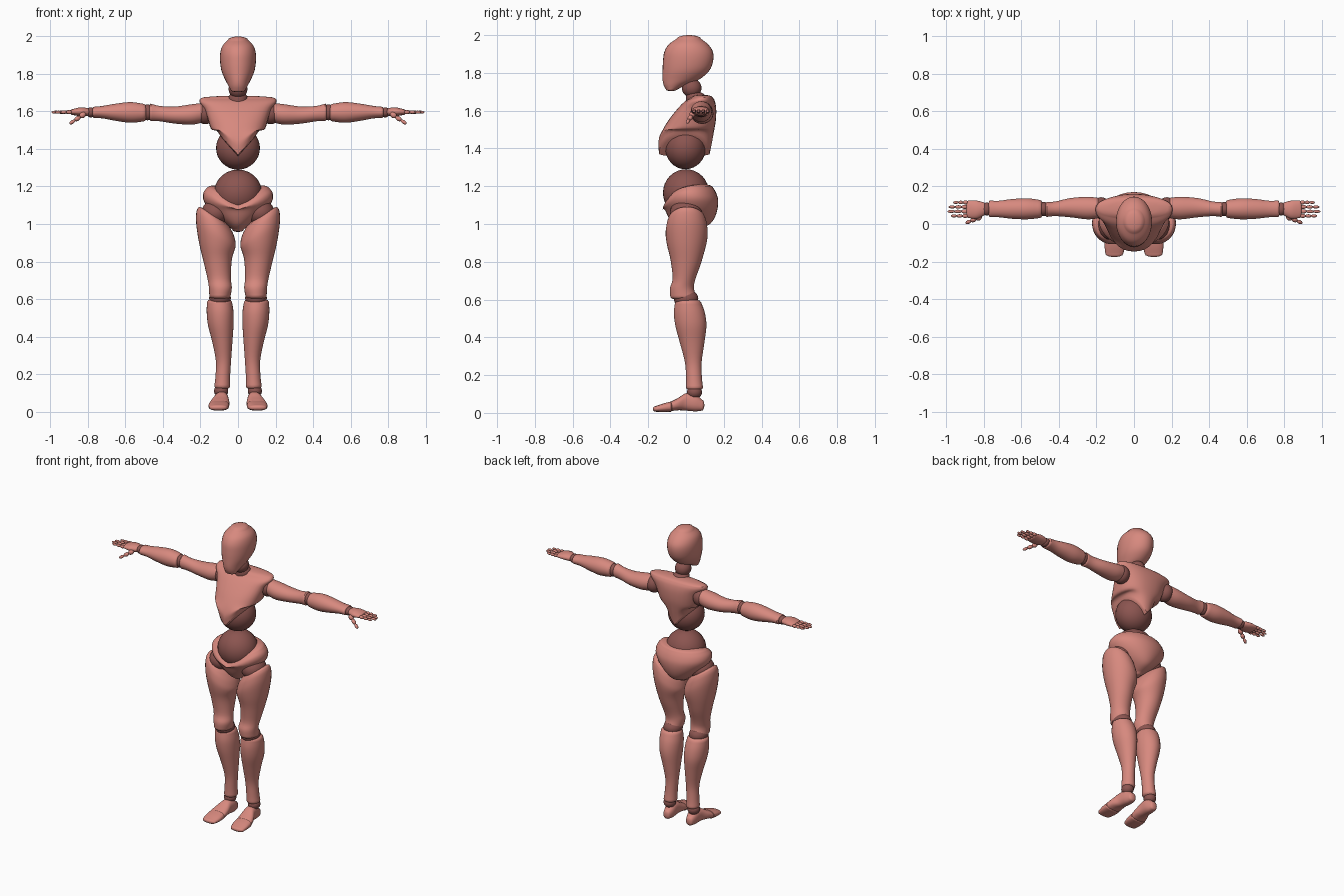
import bpy, bmesh, math
from mathutils import Vector

cube = bpy.data.objects.get("Cube")
if cube:
    bpy.data.objects.remove(cube, do_unlink=True)


def material(name, rgb):
    mat = bpy.data.materials.new(name)
    mat.use_nodes = True
    mat.diffuse_color = (*rgb, 1)
    mat.node_tree.nodes["Principled BSDF"].inputs["Base Color"].default_value = (*rgb, 1)
    return mat


SKIN = material("salmon shell", (0.68, 0.25, 0.21))
JOINT = material("dark joint", (0.26, 0.09, 0.08))


def finish(bm, name, mat):
    bmesh.ops.recalc_face_normals(bm, faces=bm.faces)
    mesh = bpy.data.meshes.new(name)
    bm.to_mesh(mesh)
    bm.free()
    obj = bpy.data.objects.new(name, mesh)
    mesh.materials.append(mat)
    bpy.context.collection.objects.link(obj)
    bpy.ops.object.select_all(action="DESELECT")
    obj.select_set(True)
    bpy.context.view_layer.objects.active = obj
    bpy.ops.object.shade_smooth_by_angle(angle=math.radians(50))
    return obj


def spline(a, b, c, d, t):
    return b + (c - a) * t / 2 + (a * 2 - b * 5 + c * 4 - d) * t**2 / 2 + (b * 3 - a - c * 3 + d) * t**3 / 2


def loft(name, axis, rows, mat=SKIN, side=1, ends=(0.02, 0.02), power=1.0, warp=None, sides=32, steps=4):
    """Skin oval sections. Each row: position, low and high of the two cross axes."""
    rows = [Vector(r) for r in rows]
    rings = []
    for i in range(len(rows) - 1):
        a, d = rows[max(i - 1, 0)], rows[min(i + 2, len(rows) - 1)]
        rings += [spline(a, rows[i], rows[i + 1], d, k / steps) for k in range(steps)]
    rings.append(rows[-1])
    direction = 1 if rows[-1][0] > rows[0][0] else -1

    # Rounded closing rings at both ends
    def dome(row, height):
        out = []
        for ang in (25, 50, 70, 84):
            s, c = math.sin(math.radians(ang)), math.cos(math.radians(ang))
            u, v = (row[1] + row[2]) / 2, (row[3] + row[4]) / 2
            out.append(Vector((row[0] + height * s, u + (row[1] - u) * c, u + (row[2] - u) * c,
                               v + (row[3] - v) * c, v + (row[4] - v) * c)))
        return out
    rings = dome(rings[0], -direction * ends[0])[::-1] + rings + dome(rings[-1], direction * ends[1])

    bm = bmesh.new()
    loops = []
    for r in rings:
        loop = []
        for k in range(sides):
            ang = math.tau * k / sides
            c, s = (math.copysign(abs(f) ** power, f) for f in (math.cos(ang), math.sin(ang)))
            u = (r[1] + r[2]) / 2 + (r[2] - r[1]) / 2 * c
            v = (r[3] + r[4]) / 2 + (r[4] - r[3]) / 2 * s
            p = {"x": (r[0], u, v), "y": (u, r[0], v), "z": (u, v, r[0])}[axis]
            p = Vector(warp(*p)) if warp else Vector(p)
            p.x *= side
            loop.append(bm.verts.new(p))
        loops.append(loop)
    for a, b in zip(loops, loops[1:]):
        for k in range(sides):
            n = (k + 1) % sides
            bm.faces.new((a[k], a[n], b[n], b[k]))
    bm.faces.new(loops[0])
    bm.faces.new(loops[-1])
    return finish(bm, name, mat)


def ball(name, centre, radii, mat=JOINT, segments=32, turn=None):
    bm = bmesh.new()
    bmesh.ops.create_uvsphere(bm, u_segments=segments, v_segments=segments // 2, radius=1)
    for v in bm.verts:
        p = Vector((v.co.x * radii[0], v.co.y * radii[1], v.co.z * radii[2]))
        v.co = (turn @ p if turn else p) + Vector(centre)
    return finish(bm, name, mat)


def bead(name, a, b, radius):
    """Finger segment: a long bead between two points."""
    a, b = Vector(a), Vector(b)
    ball(name, (a + b) / 2, (radius, radius, (b - a).length * 0.56), SKIN, 12,
         (b - a).to_track_quat("Z", "Y"))


def ramp(v, lo, hi):
    t = min(max((v - lo) / (hi - lo), 0), 1)
    return t * t * (3 - 2 * t)


# Head and neck
loft("head", "z", [
    (1.71, -.036, .036, -.105, -.05), (1.735, -.05, .05, -.118, .0), (1.765, -.066, .066, -.124, .07),
    (1.81, -.086, .086, -.124, .122), (1.86, -.095, .095, -.122, .143), (1.91, -.095, .095, -.115, .143),
    (1.95, -.083, .083, -.092, .118), (1.98, -.055, .055, -.05, .08)], ends=(.006, .02))
ball("neck_upper", (0, .03, 1.72), (.05, .052, .05))
loft("neck_lower", "z", [(1.62, -.055, .055, .0, .1), (1.68, -.05, .05, .0, .1)], JOINT)


# Chest shell, arched up at the flanks
def chest_arch(x, y, z):
    return x, y, z + .11 * (1 - ramp(z, 1.36, 1.53)) * min(abs(x) / .1, 1)


loft("chest", "z", [
    (1.37, -.1, .1, -.142, .125), (1.43, -.122, .122, -.146, .137), (1.49, -.142, .142, -.127, .148),
    (1.55, -.158, .158, -.092, .158), (1.61, -.178, .178, -.045, .16), (1.65, -.205, .205, -.005, .153),
    (1.67, -.2, .2, .03, .142)], ends=(.012, .014), power=.85, warp=chest_arch)
ball("abdomen_ball", (0, -.003, 1.405), (.117, .108, .115))
ball("waist_ball", (0, 0, 1.165), (.128, .122, .125))


# Pelvis shell, rim dipping at the front
def pelvis_dip(x, y, z):
    front = ramp(-y, -.06, .11) * max(0, 1 - abs(x) / .19)
    return x, y, z - .095 * front * ramp(z, 1.06, 1.19)


loft("pelvis", "z", [
    (.97, -.03, .03, -.03, .06), (.995, -.06, .06, -.065, .12), (1.03, -.105, .105, -.09, .15),
    (1.08, -.155, .155, -.112, .167), (1.13, -.185, .185, -.123, .17), (1.17, -.183, .183, -.12, .157),
    (1.2, -.16, .16, -.1, .138)], ends=(.012, .012), warp=pelvis_dip)


def thigh_slant(x, y, z):
    return x, y, z + .65 * (x - .2) * ramp(z, .8, 1.06)


for label, s in (("left", 1), ("right", -1)):
    # Leg
    ball(label + "_hip_joint", (s * .12, 0, 1.06), (.075, .085, .07))
    loft(label + "_thigh", "z", [
        (.615, .04, .153, -.083, .055), (.66, .033, .155, -.085, .042), (.71, .038, .163, -.071, .05),
        (.8, .034, .184, -.08, .082), (.9, .018, .208, -.099, .105), (.99, .012, .223, -.108, .115),
        (1.05, .02, .222, -.102, .11), (1.08, .04, .212, -.09, .1)], side=s, warp=thigh_slant)
    ball(label + "_knee_joint", (s * .096, 0, .605), (.058, .065, .05))
    loft(label + "_shin", "z", [
        (.135, .042, .126, .0, .09), (.19, .042, .12, .0, .084), (.27, .037, .118, -.006, .083),
        (.37, .03, .137, -.032, .097), (.46, .024, .16, -.056, .108), (.53, .024, .167, -.064, .1),
        (.585, .032, .165, -.058, .08)], side=s)
    ball(label + "_ankle_joint", (s * .09, .045, .11), (.038, .04, .035))
    loft(label + "_foot", "y", [
        (.085, .06, .11, .012, .07), (.05, .05, .12, .008, .1), (.0, .05, .127, .012, .104),
        (-.04, .046, .145, .014, .08), (-.075, .046, .155, .01, .062)],
        side=s, ends=(.012, .008), power=.85)
    loft(label + "_toes", "y", [
        (-.08, .047, .156, .006, .06), (-.12, .048, .157, .005, .05), (-.16, .058, .152, .006, .036)],
        side=s, ends=(.008, .016), power=.8)

    # Arm
    ball(label + "_shoulder_joint", (s * .175, .085, 1.59), (.05, .058, .058))
    loft(label + "_upper_arm", "x", [
        (.195, .03, .14, 1.54, 1.645), (.25, .025, .145, 1.53, 1.638), (.34, .036, .138, 1.536, 1.626),
        (.42, .042, .12, 1.548, 1.63), (.465, .038, .118, 1.55, 1.642)], side=s, ends=(.02, .012))
    ball(label + "_elbow_joint", (s * .483, .08, 1.595), (.035, .038, .042))
    loft(label + "_forearm", "x", [
        (.5, .032, .128, 1.548, 1.64), (.57, .025, .137, 1.54, 1.65), (.65, .028, .133, 1.55, 1.642),
        (.72, .036, .124, 1.563, 1.63), (.77, .037, .125, 1.566, 1.625)], side=s, ends=(.015, .008))
    ball(label + "_wrist_joint", (s * .785, .08, 1.595), (.025, .035, .027))
    loft(label + "_palm", "x", [
        (.8, .045, .115, 1.575, 1.618), (.84, .028, .125, 1.575, 1.622), (.885, .033, .125, 1.582, 1.612)],
        side=s, ends=(.01, .01))

    # Fingers, each with three segments
    for finger, y, tip in (("index", .043, .975), ("middle", .067, .993),
                           ("ring", .091, .987), ("little", .115, .963)):
        start = .885
        for k in range(3):
            x0, x1 = (start + (tip - start) * f / 3 for f in (k, k + 1))
            bead(f"{label}_{finger}_finger_{k + 1}", (s * x0, y, 1.597), (s * x1, y, 1.596), .011 - .0015 * k)
    base, end = Vector((s * .815, .04, 1.59)), Vector((s * .897, .005, 1.535))
    for k in range(3):
        bead(f"{label}_thumb_{k + 1}", base.lerp(end, k / 3), base.lerp(end, (k + 1) / 3), .016 - .003 * k)
